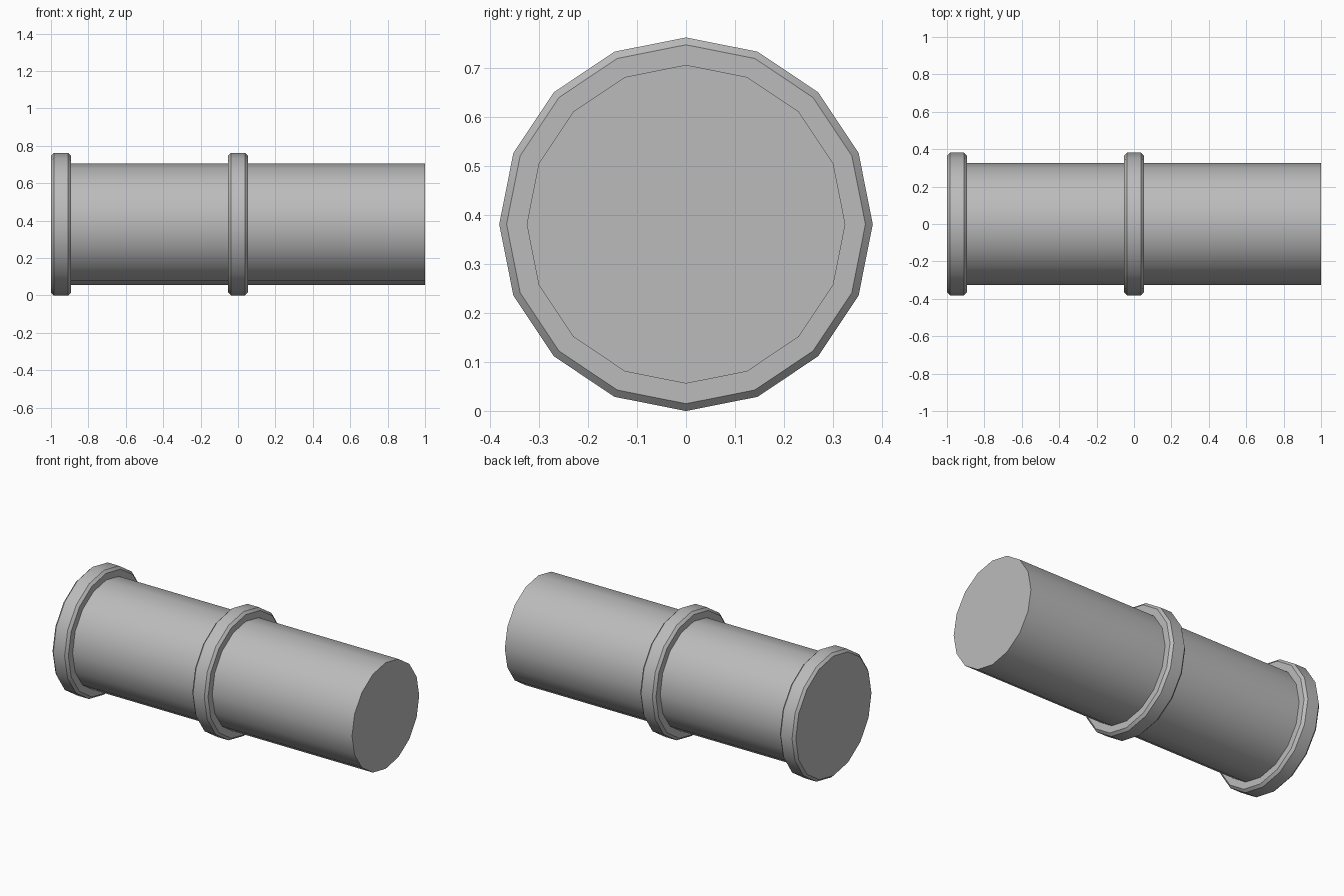
import bpy, bmesh
from math import cos, sin, tau, radians

cube = bpy.data.objects.get("Cube")
if cube:
    bpy.data.objects.remove(cube, do_unlink=True)

SIDES = 16
PIPE_R, COLLAR_R, CHAMFER = 0.325, 0.381, 0.015

# Single grey for the whole pipe
grey = bpy.data.materials.new("pipe_grey")
grey.use_nodes = True
colour = (0.5, 0.5, 0.5, 1)
grey.diffuse_color = colour
grey.node_tree.nodes["Principled BSDF"].inputs["Base Color"].default_value = colour


def turned(name, profile):
    """Closed solid turned round the x axis from (x, radius) points."""
    bm = bmesh.new()
    rings = [[bm.verts.new((x, r * sin(tau * i / SIDES), COLLAR_R + r * cos(tau * i / SIDES)))
              for i in range(SIDES)] for x, r in profile]
    for a, b in zip(rings, rings[1:]):
        for i in range(SIDES):
            j = (i + 1) % SIDES
            bm.faces.new((a[i], a[j], b[j], b[i]))
    bm.faces.new(rings[0])
    bm.faces.new(rings[-1])
    bmesh.ops.recalc_face_normals(bm, faces=bm.faces)
    mesh = bpy.data.meshes.new(name)
    bm.to_mesh(mesh)
    bm.free()
    mesh.materials.append(grey)
    obj = bpy.data.objects.new(name, mesh)
    bpy.context.collection.objects.link(obj)
    bpy.ops.object.select_all(action="DESELECT")
    obj.select_set(True)
    bpy.context.view_layer.objects.active = obj
    bpy.ops.object.shade_smooth_by_angle(angle=radians(30))
    return obj


def collar(name, x0, x1):
    """Raised ring with chamfered rims."""
    inner = COLLAR_R - CHAMFER
    turned(name, [(x0, inner), (x0 + CHAMFER, COLLAR_R),
                  (x1 - CHAMFER, COLLAR_R), (x1, inner)])


# Straight pipe, its end set just inside the end collar
turned("pipe", [(-0.95, PIPE_R), (1, PIPE_R)])
# End collar and middle collar
collar("end_collar", -1, -0.893)
collar("middle_collar", -0.053, 0.053)
